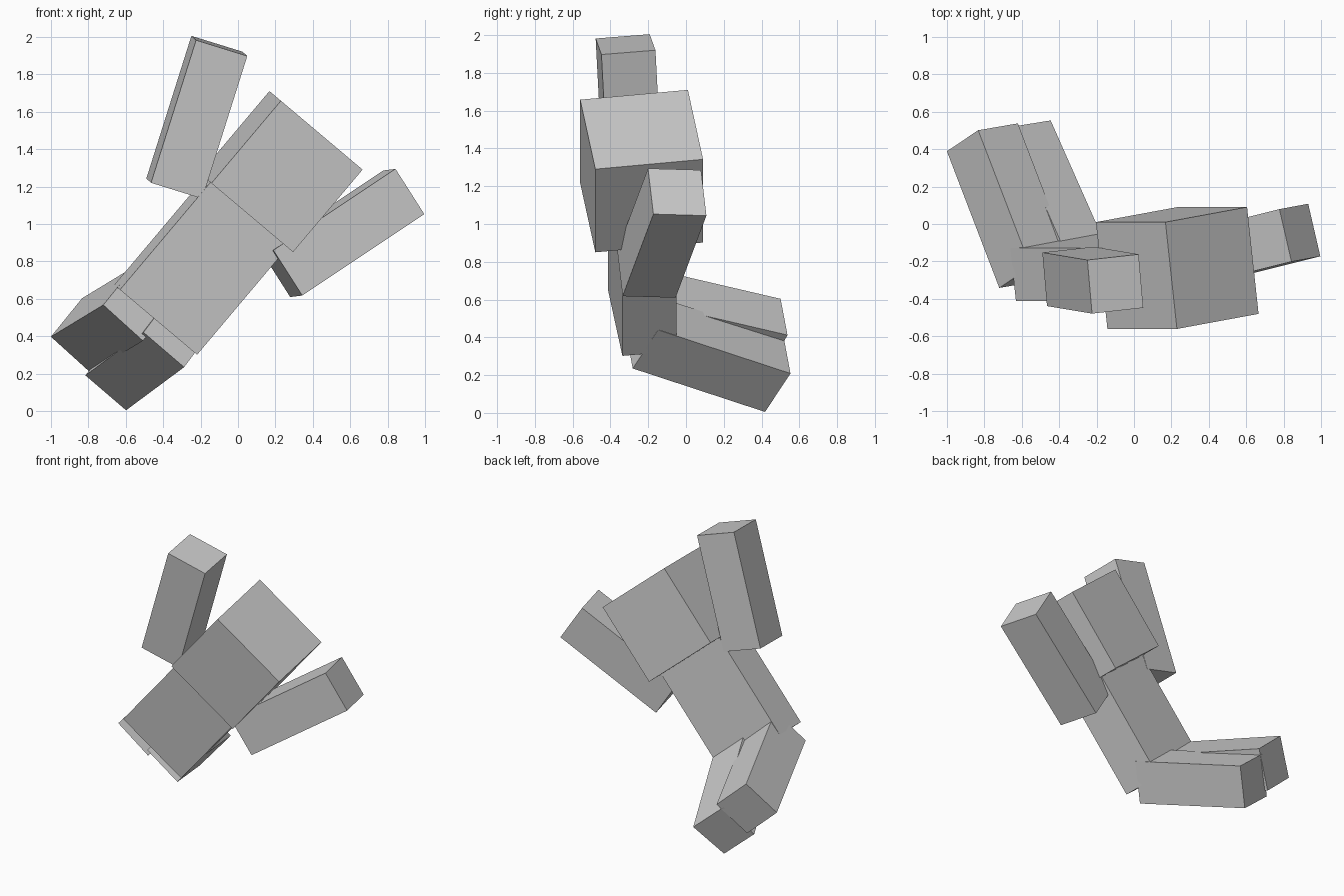
import bpy
from mathutils import Matrix, Vector

if "Cube" in bpy.data.objects:
    bpy.data.objects.remove(bpy.data.objects["Cube"])

U = 0.064  # modelling unit of the blocky figure


def block(name, centre, axis, side, size):
    """Box with local z along axis, local x along side; size in units."""
    z = Vector(axis).normalized()
    x = Vector(side)
    x = (x - z * x.dot(z)).normalized()
    y = z.cross(x)
    rot = Matrix((x, y, z)).transposed().to_4x4()
    bpy.ops.mesh.primitive_cube_add(size=1)
    ob = bpy.context.object
    ob.name = ob.data.name = name
    scale = Matrix.Diagonal((*[s * U for s in size], 1))
    ob.data.transform(scale)
    ob.matrix_world = Matrix.Translation(centre) @ rot
    return ob


# head and torso share one tilted frame
UP, ACROSS = (0.645, 0.0, 0.765), (0.76, 0.14, -0.64)
block("head", (0.231, -0.235, 1.28), UP, ACROSS, (9, 9, 9))
block("torso", (-0.182, -0.232, 0.794), UP, ACROSS, (8.5, 4.5, 12.5))

# limbs: name, centre, long axis, side direction
LIMB = (4.5, 4.5, 12.5)
for name, centre, axis, side in (
    ("raised_arm", (-0.22, -0.30, 1.57), (0.24, -0.04, 0.76), (0.27, 0.03, -0.08)),
    ("outstretched_arm", (0.56, -0.128, 0.952), (0.66, 0.165, 0.44), (0.16, 0.03, -0.235)),
    ("upper_leg_block", (-0.67, 0.098, 0.49), (0.28, -0.73, 0.17), (0.21, 0.036, -0.19)),
    ("lower_leg_block", (-0.475, 0.118, 0.315), (0.31, -0.70, 0.23), (0.21, 0.034, -0.18)),
):
    block(name, centre, axis, side, LIMB)
